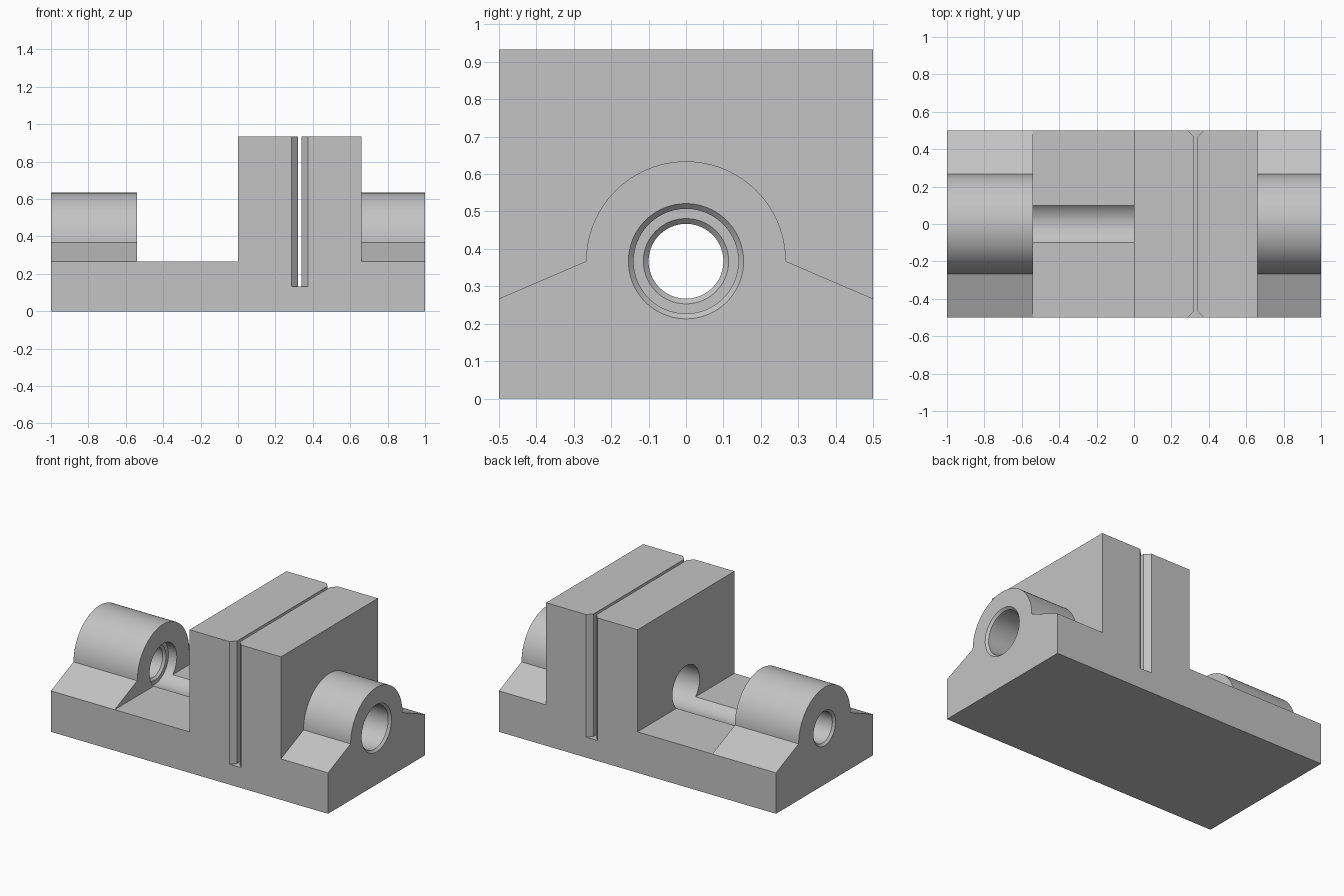
import bpy, bmesh
from math import pi, sin, cos, radians
from mathutils import Vector

if "Cube" in bpy.data.objects:
    bpy.data.objects.remove(bpy.data.objects["Cube"])

grey = bpy.data.materials.new("machined grey")
grey.use_nodes = True
grey.diffuse_color = (0.55, 0.55, 0.55, 1)
grey.node_tree.nodes["Principled BSDF"].inputs["Base Color"].default_value = grey.diffuse_color

BASE_TOP, BLOCK_TOP = 0.267, 0.933
AXIS_Z, HUMP_R = 0.367, 0.267
BORE_R, SMALL_R, BEVEL = 0.14, 0.1, 0.014
SEGMENTS = 96


def make_object(name, bm):
    bmesh.ops.recalc_face_normals(bm, faces=bm.faces)
    mesh = bpy.data.meshes.new(name)
    bm.to_mesh(mesh)
    bm.free()
    mesh.materials.append(grey)
    obj = bpy.data.objects.new(name, mesh)
    bpy.context.collection.objects.link(obj)
    return obj


def prism(name, points, direction):
    """Extrude a closed outline along a direction."""
    bm = bmesh.new()
    face = bm.faces.new([bm.verts.new(p) for p in points])
    new = bmesh.ops.extrude_face_region(bm, geom=[face])["geom"]
    bmesh.ops.translate(bm, vec=direction,
                        verts=[v for v in new if isinstance(v, bmesh.types.BMVert)])
    return make_object(name, bm)


def box(name, x0, x1, y, z0, z1):
    return prism(name, [(x0, -y, z0), (x1, -y, z0), (x1, y, z0), (x0, y, z0)],
                 Vector((0, 0, z1 - z0)))


def hump_cutter(name, x0, x1):
    """Everything above the rounded bearing hump and its sloping shoulders."""
    arc = [(HUMP_R * cos(pi * i / 48), AXIS_Z + HUMP_R * sin(pi * i / 48)) for i in range(49)]
    # shoulders continue past the sides of the body
    drop = (AXIS_Z - BASE_TOP) / (0.5 - HUMP_R)
    low = BASE_TOP - 0.1 * drop
    outline = [(0.6, 1.1), (0.6, low)] + arc + [(-0.6, low), (-0.6, 1.1)]
    return prism(name, [(x0, y, z) for y, z in outline], Vector((x1 - x0, 0, 0)))


def bore_cutter(name):
    """Stepped, bevelled bore turned around the long axis."""
    over = 0.05
    profile = [(-1 - over, 0), (-1 - over, SMALL_R + BEVEL + over),
               (-1 + BEVEL, SMALL_R), (-0.6 - BEVEL, SMALL_R),
               (-0.6, SMALL_R + BEVEL), (-0.6, BORE_R),
               (1 - BEVEL, BORE_R), (1 + over, BORE_R + BEVEL + over), (1 + over, 0)]
    bm = bmesh.new()
    verts = [bm.verts.new((x, 0, AXIS_Z + r)) for x, r in profile]
    edges = [bm.edges.new(pair) for pair in zip(verts, verts[1:])]
    bmesh.ops.spin(bm, geom=verts + edges, cent=(0, 0, AXIS_Z), axis=(1, 0, 0),
                   angle=2 * pi, steps=SEGMENTS, use_merge=True)
    bmesh.ops.remove_doubles(bm, verts=bm.verts, dist=1e-5)
    return make_object(name, bm)


def slot_cutter(name, x, half, flare, z0):
    """Thin clamping slot that flares at both sides of the block."""
    over = 0.05
    side = [(half + flare + over, -0.5 - over), (half, -0.5 + flare),
            (half, 0.5 - flare), (half + flare + over, 0.5 + over)]
    outline = side + [(-sx, sy) for sx, sy in reversed(side)]
    return prism(name, [(x + sx, sy, z0) for sx, sy in outline], Vector((0, 0, 1.1 - z0)))


# Solid stock, then the cuts that shape it
body = box("bearing_block", -1, 1, 0.5, 0, BLOCK_TOP)
cutters = [
    hump_cutter("long_hump_cutter", -1.1, -0.3),
    box("gap_cutter", -0.54, 0, 0.6, BASE_TOP, 1.1),
    hump_cutter("short_hump_cutter", 0.66, 1.1),
    slot_cutter("slot_cutter", 0.33, 0.01, 0.033, 0.133),
    bore_cutter("bore_cutter"),
]
for cutter in cutters:
    cutter.hide_render = True
    mod = body.modifiers.new(cutter.name, "BOOLEAN")
    mod.operation = "DIFFERENCE"
    mod.solver = "EXACT"
    mod.object = cutter

# Bake the cuts and drop the cutters
depsgraph = bpy.context.evaluated_depsgraph_get()
result = bpy.data.meshes.new_from_object(body.evaluated_get(depsgraph))
body.modifiers.clear()
body.data = result
result.materials.clear()
result.materials.append(grey)
for cutter in cutters:
    bpy.data.objects.remove(cutter)

# Smooth turned surfaces, keep machined edges sharp
bpy.ops.object.select_all(action="DESELECT")
body.select_set(True)
bpy.context.view_layer.objects.active = body
bpy.ops.object.shade_smooth_by_angle(angle=radians(25))
